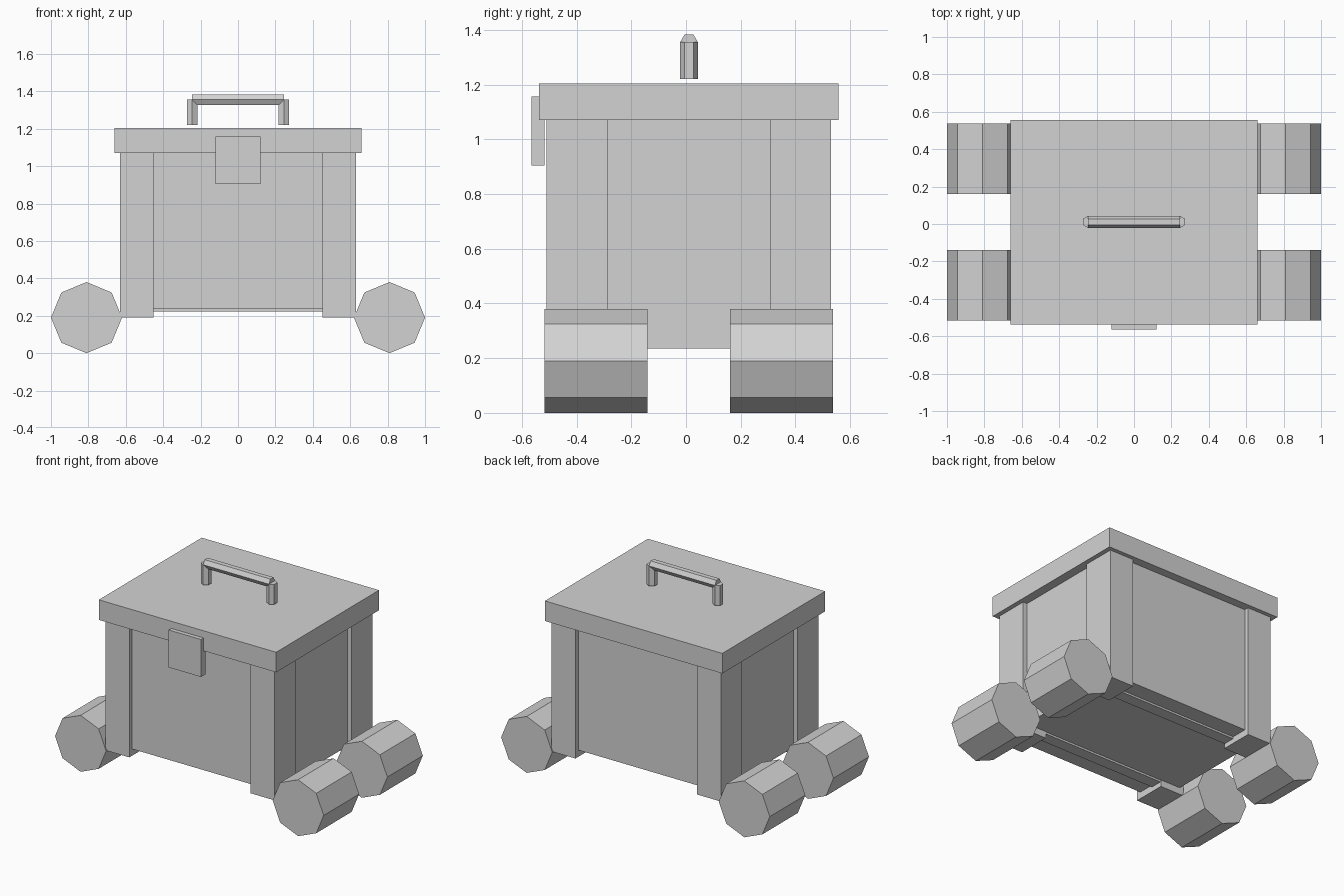
import bpy
import math

if "Cube" in bpy.data.objects:
    bpy.data.objects.remove(bpy.data.objects["Cube"])

CY = 0.01  # depth centre of the chest (the latch sticks out in front)

grey = bpy.data.materials.new("plain_grey")
grey.diffuse_color = (0.65, 0.65, 0.65, 1)
grey.use_nodes = True
grey.node_tree.nodes["Principled BSDF"].inputs["Base Color"].default_value = grey.diffuse_color


def finish(name):
    ob = bpy.context.object
    ob.name = name
    ob.data.materials.append(grey)
    return ob


def box(name, x, y, z):
    """Box from (min, max) ranges."""
    bpy.ops.mesh.primitive_cube_add(
        size=1, location=[(a + b) / 2 for a, b in (x, y, z)])
    ob = finish(name)
    ob.scale = [b - a for a, b in (x, y, z)]
    bpy.ops.object.transform_apply(location=False, rotation=False, scale=True)
    return ob


def prism(name, sides, radius, length, location, rotation=(0, 0, 0)):
    bpy.ops.mesh.primitive_cylinder_add(
        vertices=sides, radius=radius, depth=length,
        location=location, rotation=rotation)
    return finish(name)


# Chest body and lid
box("chest_body", (-0.60, 0.60), (CY - 0.49, CY + 0.49), (0.235, 1.08))
box("lid", (-0.66, 0.66), (CY - 0.547, CY + 0.547), (1.07, 1.205))

# Front latch plate
box("latch", (-0.12, 0.12), (-0.565, -0.518), (0.905, 1.157))

# Corner posts, wheels and the runners under the floor
for sy, end in ((-1, "front"), (1, "back")):
    def span(a, b):
        return tuple(sorted((CY + sy * a, CY + sy * b)))

    box(end + "_floor_runner", (-0.58, 0.58), span(0.30, 0.38), (0.222, 0.25))
    for sx, side in ((-1, "left"), (1, "right")):
        box(f"{end}_{side}_post", tuple(sorted((sx * 0.452, sx * 0.63))),
            span(0.297, 0.52), (0.19, 1.075))
        prism(f"{end}_{side}_wheel", 8, 0.19, 0.377,
              (sx * 0.81, CY + sy * 0.3385, 0.19), (math.pi / 2, 0, 0))

# Handle: hexagonal bar on two hexagonal uprights, points facing front and back
prism("handle_bar", 6, 0.0325, 0.49, (0, CY + 0.001, 1.355), (0, math.pi / 2, 0))
for sx, side in ((-1, "left"), (1, "right")):
    prism(f"handle_{side}_upright", 6, 0.0325, 0.135,
          (sx * 0.245, CY + 0.001, 1.2875))
